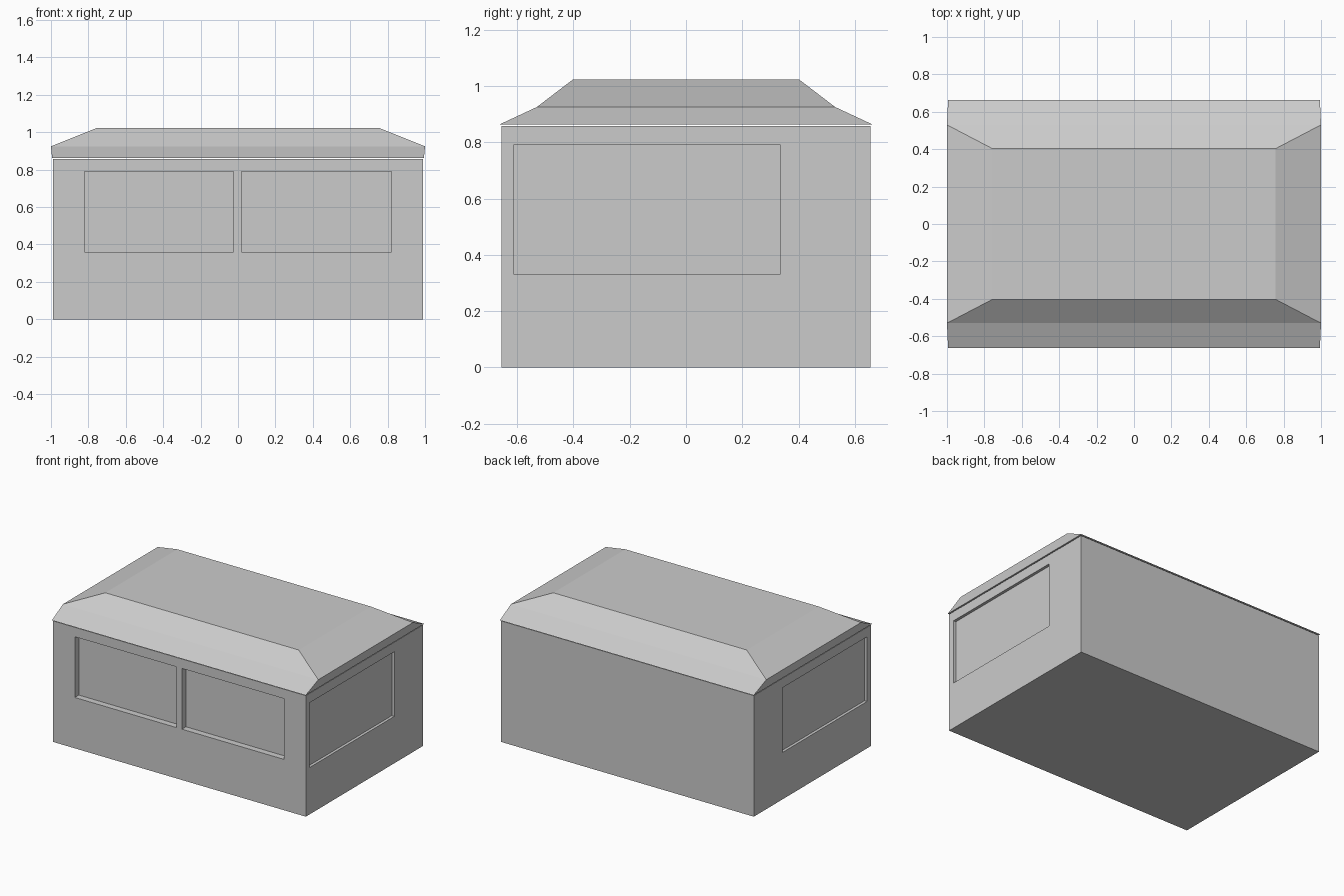
import bpy, bmesh
from mathutils import Matrix

if "Cube" in bpy.data.objects:
    bpy.data.objects.remove(bpy.data.objects["Cube"])

# one plain grey
grey = bpy.data.materials.new("plain_grey")
grey.diffuse_color = (0.6, 0.6, 0.6, 1)
grey.use_nodes = True
grey.node_tree.nodes["Principled BSDF"].inputs["Base Color"].default_value = grey.diffuse_color


def add_box(bm, x0, x1, y0, y1, z0, z1):
    m = Matrix.Translation(((x0 + x1) / 2, (y0 + y1) / 2, (z0 + z1) / 2))
    bmesh.ops.create_cube(bm, size=1, matrix=m @ Matrix.Diagonal((x1 - x0, y1 - y0, z1 - z0, 1)))


def finish(name, bm):
    bmesh.ops.recalc_face_normals(bm, faces=bm.faces)
    mesh = bpy.data.meshes.new(name)
    bm.to_mesh(mesh)
    bm.free()
    obj = bpy.data.objects.new(name, mesh)
    bpy.context.collection.objects.link(obj)
    mesh.materials.append(grey)
    return obj


W, D = 0.99, 0.655

# walls: solid block
bm = bmesh.new()
add_box(bm, -W, W, -D, D, 0, 0.857)
walls = finish("walls", bm)

# window recesses: two at the front, one on each side, none at the back
bm = bmesh.new()
add_box(bm, -0.82, -0.025, -D - 0.1, -D + 0.045, 0.36, 0.79)
add_box(bm, 0.02, 0.82, -D - 0.1, -D + 0.045, 0.36, 0.79)
add_box(bm, W - 0.02, W + 0.1, -0.613, 0.335, 0.332, 0.79)
add_box(bm, -W - 0.1, -W + 0.02, -0.613, 0.335, 0.332, 0.79)
cutter = finish("window_cutter", bm)

cut = walls.modifiers.new("windows", 'BOOLEAN')
cut.operation = 'DIFFERENCE'
cut.solver = 'EXACT'
cut.object = cutter
bpy.context.view_layer.objects.active = walls
walls.select_set(True)
bpy.ops.object.modifier_apply(modifier="windows")
bpy.data.objects.remove(cutter)

# roof: rectangular rings (half width, half depth, height) skinned together
rings = [(0.994, 0.663, 0.863), (1.0, 0.53, 0.925), (0.757, 0.403, 1.022)]
bm = bmesh.new()
loops = [[bm.verts.new((sx * x, sy * y, z)) for sx, sy in ((-1, -1), (1, -1), (1, 1), (-1, 1))]
         for x, y, z in rings]
for a, b in zip(loops, loops[1:]):
    for i in range(4):
        j = (i + 1) % 4
        bm.faces.new((a[i], a[j], b[j], b[i]))
bm.faces.new(loops[0][::-1])
bm.faces.new(loops[-1])
finish("roof", bm)
